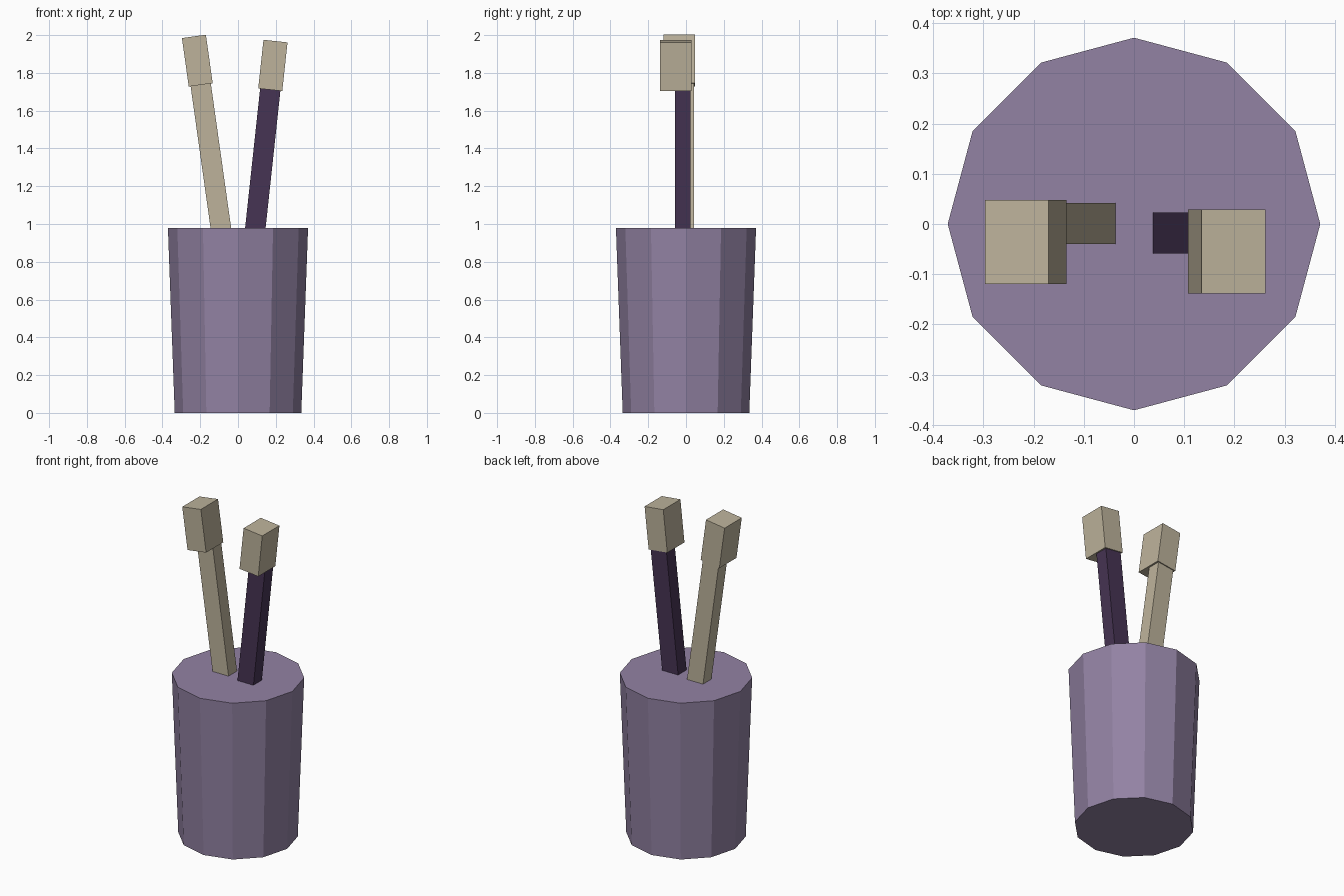
import bpy
import math
from mathutils import Matrix, Vector

if "Cube" in bpy.data.objects:
    bpy.data.objects.remove(bpy.data.objects["Cube"])


def material(name, rgb):
    m = bpy.data.materials.new(name)
    m.diffuse_color = (*rgb, 1)
    m.use_nodes = True
    m.node_tree.nodes["Principled BSDF"].inputs["Base Color"].default_value = m.diffuse_color
    return m


lilac = material("lilac", (0.29, 0.225, 0.37))
beige = material("beige", (0.51, 0.45, 0.33))
plum = material("plum", (0.062, 0.034, 0.088))

# Cup: closed, tapered 12-sided holder
CUP_H = 0.98
bpy.ops.mesh.primitive_cone_add(vertices=12, radius1=0.335, radius2=0.371,
                                depth=CUP_H, location=(0, 0, CUP_H / 2))
cup = bpy.context.object
cup.name = "cup"
cup.data.materials.append(lilac)


def tilted_box(name, frame, width, y0, y1, z0, z1, mat):
    """Box spanning y0..y1 and z0..z1 along a leaning axis."""
    bpy.ops.mesh.primitive_cube_add(size=1)
    ob = bpy.context.object
    ob.name = name
    size = (width, y1 - y0, z1 - z0)
    ob.data.transform(frame
                      @ Matrix.Translation((0, (y0 + y1) / 2, (z0 + z1) / 2))
                      @ Matrix.Diagonal((*size, 1)))
    ob.data.materials.append(mat)


def brush(side, x, lean, y, neck, mat):
    """Toothbrush leaning sideways, rooted at x on the cup's top face."""
    frame = (Matrix.Translation(Vector((x, 0, CUP_H)))
             @ Matrix.Rotation(math.radians(lean), 4, 'Y'))
    tilted_box(side + "_brush_handle", frame, 0.108,
               y - 0.041, y + 0.041, -0.01, neck + 0.02, mat)
    tilted_box(side + "_brush_head", frame, 0.128,
               y - 0.12, y + 0.047, neck, neck + 0.259, beige)


# Two brushes
brush("left", -0.091, -8.0, 0.001, 0.764, beige)
brush("right", 0.092, 6.15, -0.018, 0.735, plum)
